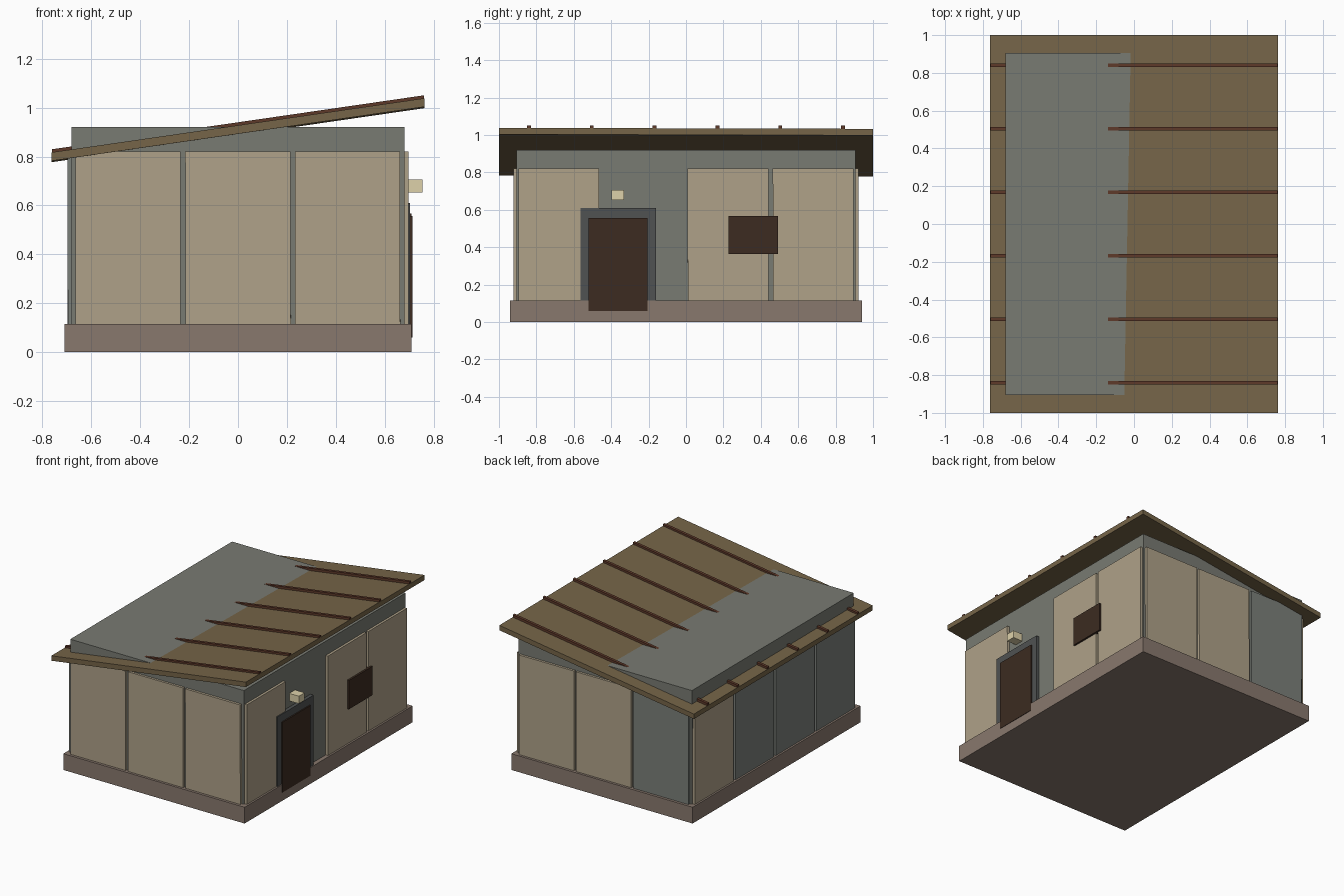
import bpy, bmesh, random
from mathutils import Matrix, Vector

if "Cube" in bpy.data.objects:
    bpy.data.objects.remove(bpy.data.objects["Cube"])

random.seed(4)


def material(name, r, g, b):
    m = bpy.data.materials.new(name)
    m.diffuse_color = (r, g, b, 1)
    m.use_nodes = True
    m.node_tree.nodes["Principled BSDF"].inputs["Base Color"].default_value = m.diffuse_color
    return m


CONCRETE = material("wall_grey", 0.19, 0.197, 0.17)
STONE = material("base_stone", 0.25, 0.19, 0.155)
BEIGE = material("panel_beige", 0.43, 0.36, 0.25)
GREY = material("panel_grey", 0.20, 0.215, 0.195)
ROOF = material("roof_tan", 0.18, 0.13, 0.065)
BATTEN = material("batten_brown", 0.11, 0.04, 0.022)
DARK = material("door_brown", 0.045, 0.024, 0.015)
FRAME = material("frame_grey", 0.08, 0.085, 0.085)
LAMP = material("lamp_cream", 0.73, 0.64, 0.40)


def box(name, x, y, z, mat, slope=0.0, twist=0.0, wobble=0.0):
    """Box from three (min, max) ranges, optionally sheared along z."""
    lo, hi = (Vector(c) for c in zip(x, y, z))
    centre, size = (lo + hi) / 2, hi - lo
    bm = bmesh.new()
    bmesh.ops.create_cube(bm, size=1, matrix=Matrix.Diagonal((*size, 1)))
    for v in bm.verts:
        v.co.z += slope * (v.co.x + centre.x) + twist * (v.co.y + centre.y)
    mesh = bpy.data.meshes.new(name)
    bm.to_mesh(mesh)
    bm.free()
    mesh.materials.append(mat)
    ob = bpy.data.objects.new(name, mesh)
    ob.location = centre
    ob.rotation_euler = [random.uniform(-wobble, wobble) for _ in range(3)]
    bpy.context.collection.objects.link(ob)
    return ob


# Plinth and wall core
box("base", (-0.71, 0.71), (-0.94, 0.94), (0, 0.115), STONE)
box("wall_core", (-0.68, 0.68), (-0.905, 0.905), (0.1, 0.92), CONCRETE)

# Cladding panels on the front and back walls
PZ = (0.113, 0.82)
for i, cx in enumerate((-0.45, 0.0, 0.448)):
    span = (cx - 0.215, cx + 0.215)
    box(f"front_panel_{i}", span, (-0.922, -0.895), PZ, BEIGE, wobble=0.003)
    box(f"back_panel_{i}", span, (0.895, 0.922), PZ,
        GREY if i == 0 else BEIGE, wobble=0.003)

# Cladding panels on the side walls; the right wall skips the door bay
for i, cy in enumerate((-0.68, -0.227, 0.225, 0.68)):
    span = (cy - 0.216, cy + 0.216)
    box(f"left_panel_{i}", (-0.697, -0.67), span, PZ,
        BEIGE if i == 3 else GREY, wobble=0.003)
    if i != 1:
        box(f"right_panel_{i}", (0.67, 0.697), span, PZ, BEIGE, wobble=0.003)

# Door, window shutter and lamp on the right wall
box("door_frame", (0.67, 0.704), (-0.565, -0.16), (0.1, 0.61), FRAME)
box("door", (0.68, 0.713), (-0.52, -0.205), (0.06, 0.557), DARK)
box("window_shutter", (0.68, 0.71), (0.227, 0.492), (0.363, 0.567), DARK)
box("door_lamp", (0.68, 0.755), (-0.397, -0.332), (0.653, 0.706), LAMP)

# Sloping roof sheet with battens
SLOPE = 0.145
box("roof", (-0.762, 0.762), (-1, 1), (0.89, 0.925), ROOF, SLOPE, -0.0027)
for i in range(6):
    cy = 0.336 * (i - 2.5)
    box(f"roof_batten_{i}", (-0.761, 0.761), (cy - 0.01, cy + 0.01),
        (0.912, 0.94), BATTEN, SLOPE)
